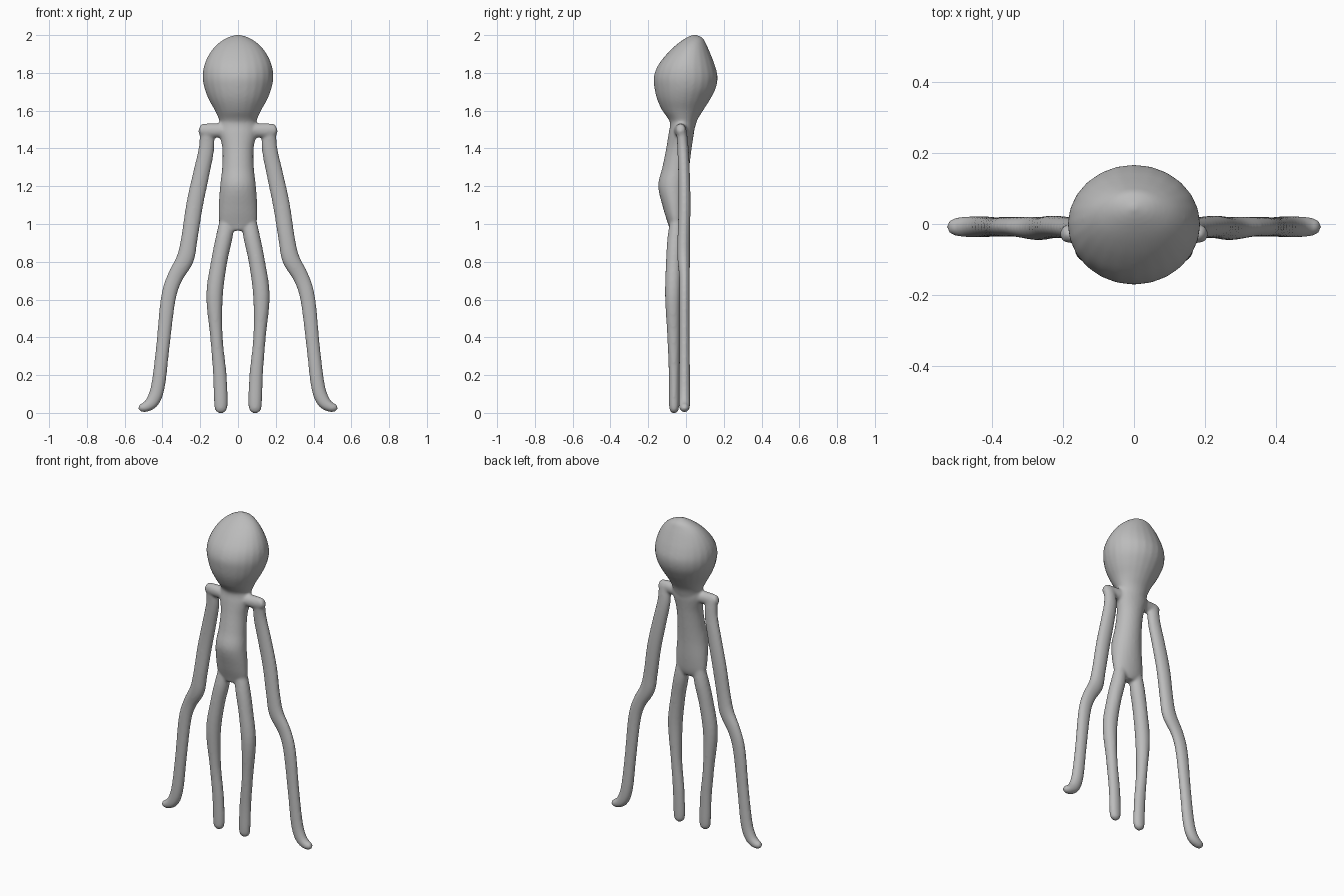
import bpy, bmesh, math
from mathutils import Vector

SIDES = 24
grey = bpy.data.materials.new("plain grey")
grey.diffuse_color = (0.5, 0.5, 0.5, 1)


def spline(points, steps=5):
    """Catmull-Rom smoothing of section rows."""
    rows = [Vector(p) for p in points]
    rows = [rows[0]] + rows + [rows[-1]]
    out = []
    for a, b, c, d in zip(rows, rows[1:], rows[2:], rows[3:]):
        for k in range(steps):
            t = k / steps
            out.append(0.5 * (2 * b + (c - a) * t + (2 * a - 5 * b + 4 * c - d) * t * t
                              + (3 * b - a - 3 * c + d) * t ** 3))
    return out + [rows[-1]]


def loft(bm, sections, mirror=1):
    """Tube through rows of x, y, z, half width, half depth."""
    rows = spline(sections)
    rings = []
    for i, (x, y, z, w, d) in enumerate(rows):
        p, q = rows[max(i - 1, 0)], rows[min(i + 1, len(rows) - 1)]
        tangent = Vector((q[0] - p[0], 0, q[2] - p[2])).normalized()
        side = Vector((-tangent.z, 0, tangent.x))
        ring = []
        for k in range(SIDES):
            a = math.tau * k / SIDES
            v = Vector((x, y, z)) + side * max(w, .002) * math.cos(a)
            v.y += max(d, .002) * math.sin(a)
            v.x *= mirror
            ring.append(bm.verts.new(v))
        rings.append(ring)
    faces = [bm.faces.new(rings[0]), bm.faces.new(rings[-1])]
    for r, s in zip(rings, rings[1:]):
        for k in range(SIDES):
            n = (k + 1) % SIDES
            faces.append(bm.faces.new((r[k], r[n], s[n], s[k])))
    bmesh.ops.recalc_face_normals(bm, faces=faces)


def upright(rows):
    """Rows of z, half width, front y, back y to centred sections."""
    return [(0, (f + b) / 2, z, w, (b - f) / 2) for z, w, f, b in rows]


# Egg-shaped head leaning back at the crown
head = upright([(1.50, .085, -.075, .045), (1.55, .10, -.09, .06), (1.60, .122, -.125, .09),
                (1.66, .155, -.153, .128), (1.72, .178, -.167, .158), (1.78, .187, -.17, .167),
                (1.84, .179, -.148, .153), (1.90, .152, -.102, .130), (1.95, .112, -.05, .108),
                (1.985, .06, 0, .088), (2.003, .004, .04, .05)])

# Slim torso with a forward belly
torso = upright([(.965, .05, -.085, -.025), (1.0, .096, -.095, -.01), (1.08, .103, -.120, 0),
                 (1.20, .095, -.147, .008), (1.30, .084, -.125, .018), (1.40, .083, -.105, .03),
                 (1.48, .10, -.092, .042), (1.52, .10, -.085, .045), (1.56, .095, -.085, .05)])

# Square shoulder running into a long arm with a bent elbow and turned-out hand
shoulder = [(0, -.025, 1.495, .04, .05), (.10, -.028, 1.495, .038, .035),
            (.165, -.028, 1.495, .038, .028), (.198, -.028, 1.502, .028, .022),
            (.206, -.028, 1.504, .01, .01)]
arm = [(.168, -.026, 1.53, .02, .012), (.166, -.024, 1.50, .036, .026),
       (.167, -.016, 1.40, .041, .03), (.196, -.01, 1.26, .044, .031),
       (.230, -.008, 1.10, .045, .032), (.258, -.012, .92, .044, .033),
       (.280, -.012, .815, .047, .033), (.335, -.008, .715, .042, .028),
       (.370, -.008, .60, .040, .028), (.398, -.008, .35, .036, .028),
       (.422, -.008, .15, .037, .03), (.450, -.008, .065, .036, .03),
       (.490, -.008, .031, .027, .028), (.518, -.008, .030, .019, .02),
       (.526, -.008, .032, .006, .008)]

# Leg bowed outwards at the knee
leg = [(.052, -.05, 1.04, .04, .03), (.073, -.056, .93, .044, .042),
       (.100, -.064, .80, .043, .042), (.124, -.070, .62, .044, .041),
       (.114, -.066, .40, .033, .033), (.096, -.063, .20, .036, .028),
       (.091, -.063, .05, .036, .027), (.091, -.063, .012, .028, .022),
       (.091, -.063, -.002, .008, .008)]

bm = bmesh.new()
loft(bm, head)
loft(bm, torso)
for s in (1, -1):
    for part in (shoulder, arm, leg):
        loft(bm, part, s)
mesh = bpy.data.meshes.new("figure_body")
bm.to_mesh(mesh)
bm.free()
mesh.materials.append(grey)
body = bpy.data.objects.new("figure_body", mesh)
bpy.context.collection.objects.link(body)

# Fuse the parts into one skin and soften the joins
remesh = body.modifiers.new("fuse", 'REMESH')
remesh.mode = 'VOXEL'
remesh.voxel_size = 0.008
remesh.use_smooth_shade = True
soften = body.modifiers.new("soften", 'SMOOTH')
soften.factor = 0.5
soften.iterations = 6
